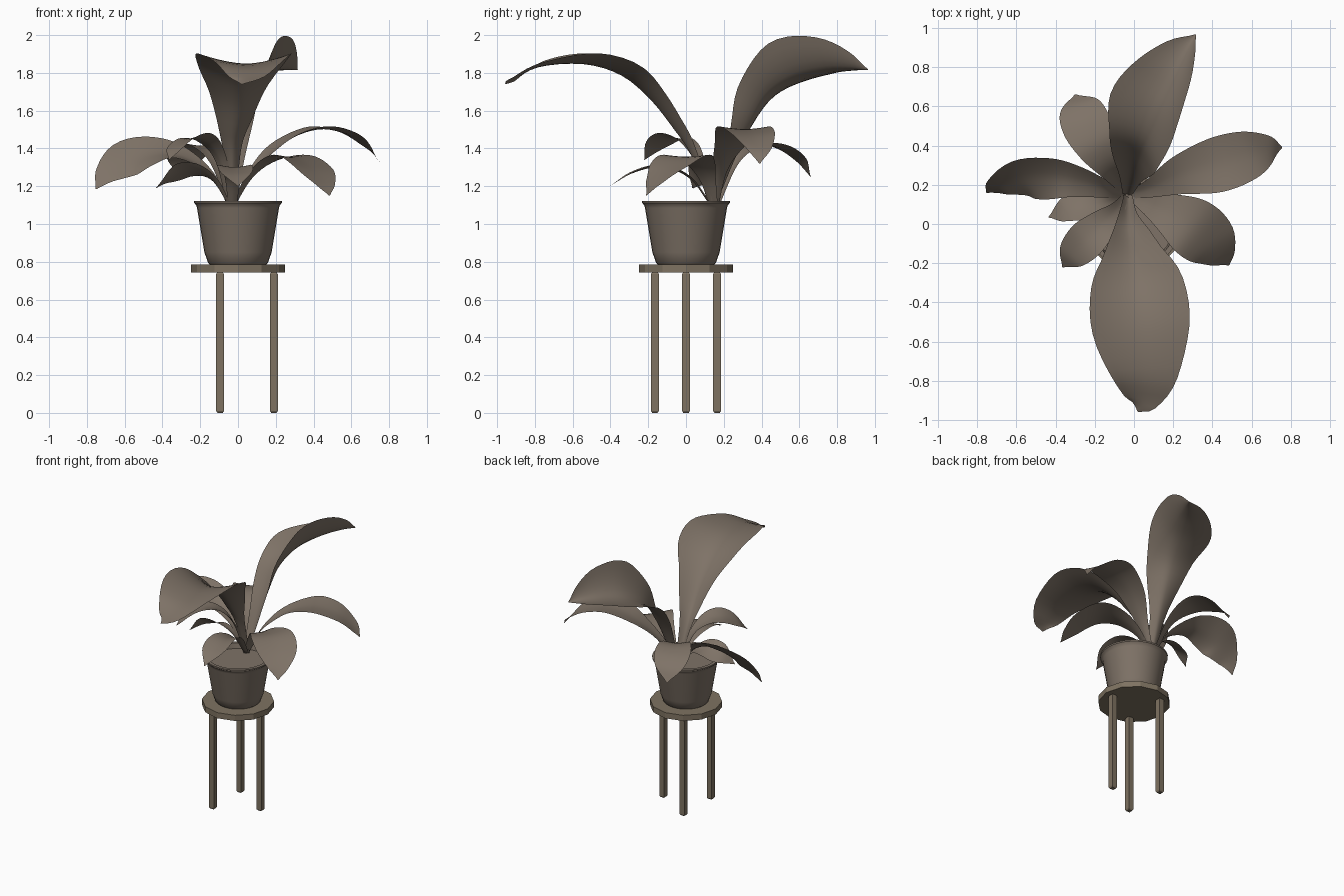
import bpy, bmesh, math
from mathutils import Vector

if "Cube" in bpy.data.objects:
    bpy.data.objects.remove(bpy.data.objects["Cube"])


def material(name, rgb):
    m = bpy.data.materials.new(name)
    m.diffuse_color = (*rgb, 1)
    m.use_nodes = True
    m.node_tree.nodes["Principled BSDF"].inputs["Base Color"].default_value = m.diffuse_color
    return m


BROWN = material("warm grey brown", (0.21, 0.17, 0.135))
WOOD = material("stool brown", (0.21, 0.17, 0.12))


def finish(name, bm, mat, smooth=None):
    me = bpy.data.meshes.new(name)
    bm.to_mesh(me)
    bm.free()
    ob = bpy.data.objects.new(name, me)
    bpy.context.collection.objects.link(ob)
    me.materials.append(mat)
    if smooth:
        bpy.ops.object.select_all(action='DESELECT')
        ob.select_set(True)
        bpy.context.view_layer.objects.active = ob
        bpy.ops.object.shade_smooth_by_angle(angle=math.radians(smooth))
    return ob


def lathe(name, profile, sides, mat, centre=(0, 0), smooth=None, turn=0.0):
    """Spin (radius, z) points round a vertical axis, capping both ends."""
    bm = bmesh.new()
    rings = []
    for r, z in profile:
        rings.append([bm.verts.new((centre[0] + r * math.cos(turn + math.tau * i / sides),
                                    centre[1] + r * math.sin(turn + math.tau * i / sides), z))
                      for i in range(sides)])
    for a, b in zip(rings, rings[1:]):
        for i in range(sides):
            j = (i + 1) % sides
            bm.faces.new((a[i], a[j], b[j], b[i]))
    bm.faces.new(rings[0][::-1])
    bm.faces.new(rings[-1])
    return finish(name, bm, mat, smooth)


def spline(p, t):
    """Catmull-Rom through a list of vectors, t in 0..1."""
    s = t * (len(p) - 1)
    i = min(int(s), len(p) - 2)
    f = s - i
    a = p[i - 1] if i else p[0] * 2 - p[1]
    d = p[i + 2] if i + 2 < len(p) else p[-1] * 2 - p[-2]
    b, c = p[i], p[i + 1]
    return 0.5 * (2 * b + (c - a) * f + (2 * a - 5 * b + 4 * c - d) * f * f
                  + (3 * b - a - 3 * c + d) * f ** 3)


def leaf(name, rows, cup=(0.3, 0.03), roll=0.0, steps=30, half=5):
    """rows: midrib x, y, z and half width. Cup runs base to tip; roll lifts the right-hand edge."""
    pts = [Vector(r) for r in rows]
    bm = bmesh.new()
    grid = []
    for k in range(steps + 1):
        t = k / steps
        q = spline(pts, t)
        tan = (spline(pts, min(1, t + 0.01)) - spline(pts, max(0, t - 0.01))).to_3d().normalized()
        side = tan.cross(Vector((0, 0, 1))).normalized()
        up = side.cross(tan)
        g = min(1, t / 0.72)
        ang = roll * g * g * (3 - 2 * g)
        side, up = (side * math.cos(ang) + up * math.sin(ang),
                    up * math.cos(ang) - side * math.sin(ang))
        w = max(q[3], 0.003)
        c = cup[0] + (cup[1] - cup[0]) * t
        grid.append([bm.verts.new(q.to_3d() + side * (w * u) + up * (w * c * abs(u) ** 1.6))
                     for u in (i / half for i in range(-half, half + 1))])
    for a, b in zip(grid, grid[1:]):
        for i in range(2 * half):
            bm.faces.new((a[i], a[i + 1], b[i + 1], b[i]))
    return finish(name, bm, BROWN, 60)


# Stool: faceted round seat on three thin square legs
lathe("stool_seat", [(0.25, 0.743), (0.25, 0.786)], 12, WOOD)
for n in range(3):
    a = math.tau * n / 3
    lathe("stool_leg_%d" % (n + 1), [(0.02, 0), (0.029, 0.01), (0.029, 0.735), (0.02, 0.745)],
          4, WOOD, (0.19 * math.cos(a), 0.19 * math.sin(a)), turn=math.pi / 4)

# Pot with a small rim, and the soil inside
lathe("pot", [(0.148, 0.785), (0.158, 0.793), (0.178, 0.85), (0.217, 1.085), (0.222, 1.1), (0.233, 1.112),
              (0.234, 1.123), (0.21, 1.123), (0.2, 1.075)], 32, BROWN, smooth=35)
lathe("soil", [(0.2, 1.07), (0.203, 1.085)], 32, BROWN)

# Two tall leaves, front and back
leaf("front_tall_leaf", [(-.03, .14, 1.08, .02), (-.03, .03, 1.36, .045), (-.015, -.07, 1.51, .09),
                         (.0, -.19, 1.66, .15), (.02, -.34, 1.785, .235), (.035, -.53, 1.845, .25),
                         (.055, -.76, 1.835, .175), (.045, -.9, 1.775, .09), (.02, -.957, 1.74, 0)],
     (.8, -0.1))
leaf("back_tall_leaf", [(-.035, .15, 1.08, .02), (-.01, .26, 1.35, .06), (.015, .34, 1.52, .11),
                        (.05, .43, 1.67, .16), (.11, .57, 1.765, .215), (.19, .73, 1.81, .18),
                        (.26, .87, 1.82, .1), (.315, .965, 1.815, 0)], (0.5, 0.65), 0.52)

# Arching leaves to each side
leaf("right_long_leaf", [(-.03, .15, 1.08, .02), (.08, .18, 1.28, .045), (.24, .25, 1.43, .1),
                         (.42, .3, 1.5, .14), (.58, .35, 1.475, .125), (.69, .385, 1.4, .07),
                         (.755, .39, 1.32, 0)], (0.21, 0.02))
leaf("right_short_leaf", [(-.03, .15, 1.08, .02), (.06, .11, 1.24, .05), (.17, .06, 1.33, .1),
                          (.29, -.01, 1.355, .15), (.39, -.09, 1.3, .14), (.455, -.165, 1.22, .075),
                          (.485, -.21, 1.15, 0)], (0.14, 0))
leaf("left_long_leaf", [(-.04, .15, 1.08, .02), (-.15, .18, 1.26, .045), (-.3, .22, 1.36, .085),
                        (-.43, .24, 1.375, .125), (-.57, .235, 1.345, .135), (-.69, .19, 1.27, .075),
                        (-.752, .16, 1.185, 0)], (0.28, 0), 0.75)
leaf("back_left_leaf", [(-.04, .16, 1.08, .02), (-.11, .26, 1.32, .05), (-.18, .38, 1.41, .1),
                        (-.24, .5, 1.4, .125), (-.28, .6, 1.34, .1), (-.3, .66, 1.25, 0)], (0.2, 0.02))
leaf("front_left_leaf", [(-.04, .14, 1.08, .02), (-.09, .07, 1.32, .04), (-.16, 0, 1.43, .075),
                         (-.24, -.08, 1.455, .1), (-.32, -.16, 1.41, .075), (-.365, -.22, 1.34, 0)],
     (0.28, 0.02), -0.15)
leaf("left_low_leaf", [(-.04, .14, 1.08, .02), (-.13, .11, 1.23, .04), (-.24, .09, 1.275, .08),
                       (-.35, .075, 1.255, .075), (-.435, .035, 1.19, 0)], (0.28, 0.02), -0.6)
leaf("front_low_leaf", [(-.03, .14, 1.08, .02), (-.025, .02, 1.24, .045), (-.02, -.13, 1.3, .085),
                        (-.01, -.28, 1.27, .085), (0, -.405, 1.2, 0)], (0.3, 0.02))
